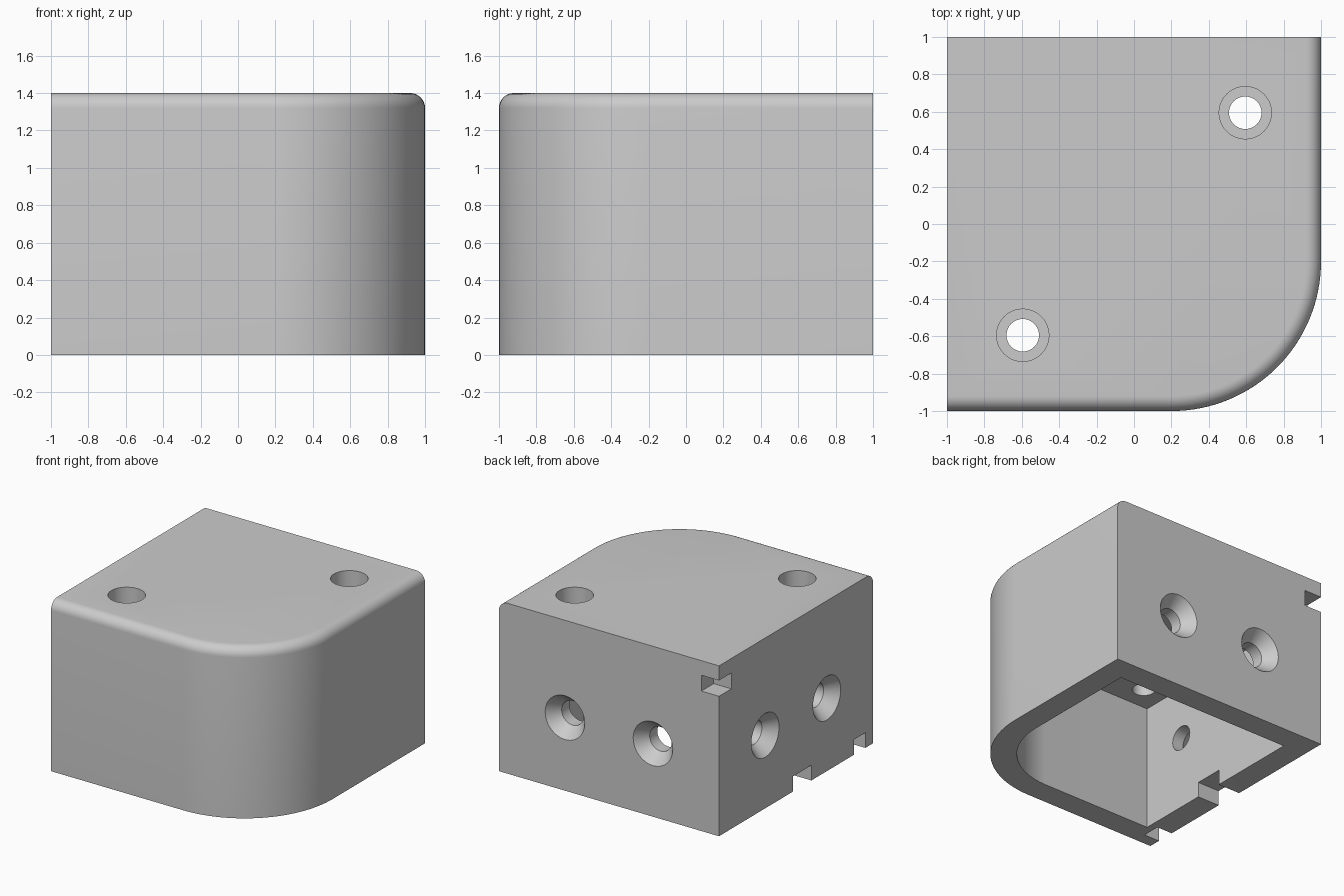
import bpy
import bmesh
from math import sin, cos, pi, radians
from mathutils import Vector

default = bpy.data.objects.get("Cube")
if default:
    bpy.data.objects.remove(default, do_unlink=True)

HEIGHT, WALL, CORNER, FILLET = 1.4, 0.2, 0.8, 0.08
CEILING = 1.03

grey = bpy.data.materials.new("light grey plastic")
grey.use_nodes = True
grey.diffuse_color = (0.6, 0.6, 0.6, 1)
grey.node_tree.nodes["Principled BSDF"].inputs["Base Color"].default_value = grey.diffuse_color


def loft(name, loops):
    """Closed solid through a stack of point loops of equal length."""
    bm = bmesh.new()
    rows = [[bm.verts.new(p) for p in loop] for loop in loops]
    n = len(rows[0])
    for low, high in zip(rows, rows[1:]):
        for i in range(n):
            j = (i + 1) % n
            bm.faces.new((low[i], low[j], high[j], high[i]))
    bm.faces.new(rows[0][::-1])
    bm.faces.new(rows[-1])
    bmesh.ops.recalc_face_normals(bm, faces=bm.faces)
    mesh = bpy.data.meshes.new(name)
    bm.to_mesh(mesh)
    bm.free()
    mesh.materials.append(grey)
    obj = bpy.data.objects.new(name, mesh)
    bpy.context.collection.objects.link(obj)
    return obj


def outline(z, inset, back_inset, steps=32):
    """Square with one rounded corner; inset moves the front and right sides."""
    b, c, r = 1 - back_inset, 1 - CORNER, CORNER - inset
    pts = [(-b, b, z), (-b, -1 + inset, z)]
    for i in range(steps + 1):
        a = -pi / 2 + pi / 2 * i / steps
        pts.append((c + r * cos(a), -c + r * sin(a), z))
    return pts + [(1 - inset, b, z)]


def drill(origin, axis, profile, sides=48):
    """Turned cutter; profile is a list of (depth, radius) along the axis."""
    axis = Vector(axis)
    u = axis.orthogonal().normalized()
    v = axis.cross(u)
    angles = [2 * pi * i / sides for i in range(sides)]
    return loft("drill", [[Vector(origin) + axis * d + (u * cos(a) + v * sin(a)) * r
                           for a in angles] for d, r in profile])


def block(x0, x1, y0, y1, z0, z1):
    return loft("notch", [[(x0, y0, z), (x1, y0, z), (x1, y1, z), (x0, y1, z)]
                          for z in (z0, z1)])


# Outer shell with a rounded upper edge on the front and right
loops = [outline(0, 0, 0)]
for i in range(9):
    a = pi / 2 * i / 8
    loops.append(outline(HEIGHT - FILLET + FILLET * sin(a), FILLET * (1 - cos(a)), 0))
body = loft("corner_cover", loops)

# Cavity open at the bottom
cutters = [loft("cavity", [outline(z, WALL, WALL) for z in (-0.1, CEILING)])]

# Counterbored screw holes through the top
bore = [(-0.05, 0.14), (0.2, 0.14), (0.2, 0.087), (0.5, 0.087)]
for s in (-0.595, 0.595):
    cutters.append(drill((s, s, HEIGHT), (0, 0, -1), bore))

# Countersunk screw holes in the two flat mounting walls
sink = [(-0.05, 0.18), (0, 0.18), (0.1, 0.1), (0.3, 0.1)]
for s in (-0.4, 0.4):
    cutters.append(drill((s, 1, 0.6), (0, -1, 0), sink))
    cutters.append(drill((-1, s, 0.6), (1, 0, 0), sink))

# Locating notches: upper back corner, lower wall slot, lower front pocket
cutters.append(block(-1.1, -0.84, 0.84, 1.1, 1.15, 1.28))
cutters.append(block(-1.1, -0.7, -0.2, 0.04, -0.1, 0.125))
cutters.append(block(-1.1, -0.86, -0.9, -0.75, -0.1, 0.125))

# Cut everything and discard the cutters
bpy.context.view_layer.objects.active = body
for cutter in cutters:
    mod = body.modifiers.new("cut", "BOOLEAN")
    mod.operation = "DIFFERENCE"
    mod.solver = "EXACT"
    mod.object = cutter
    bpy.ops.object.modifier_apply(modifier=mod.name)
    bpy.data.objects.remove(cutter, do_unlink=True)

for obj in bpy.context.selected_objects:
    obj.select_set(False)
body.select_set(True)
bpy.ops.object.shade_smooth_by_angle(angle=radians(30))
